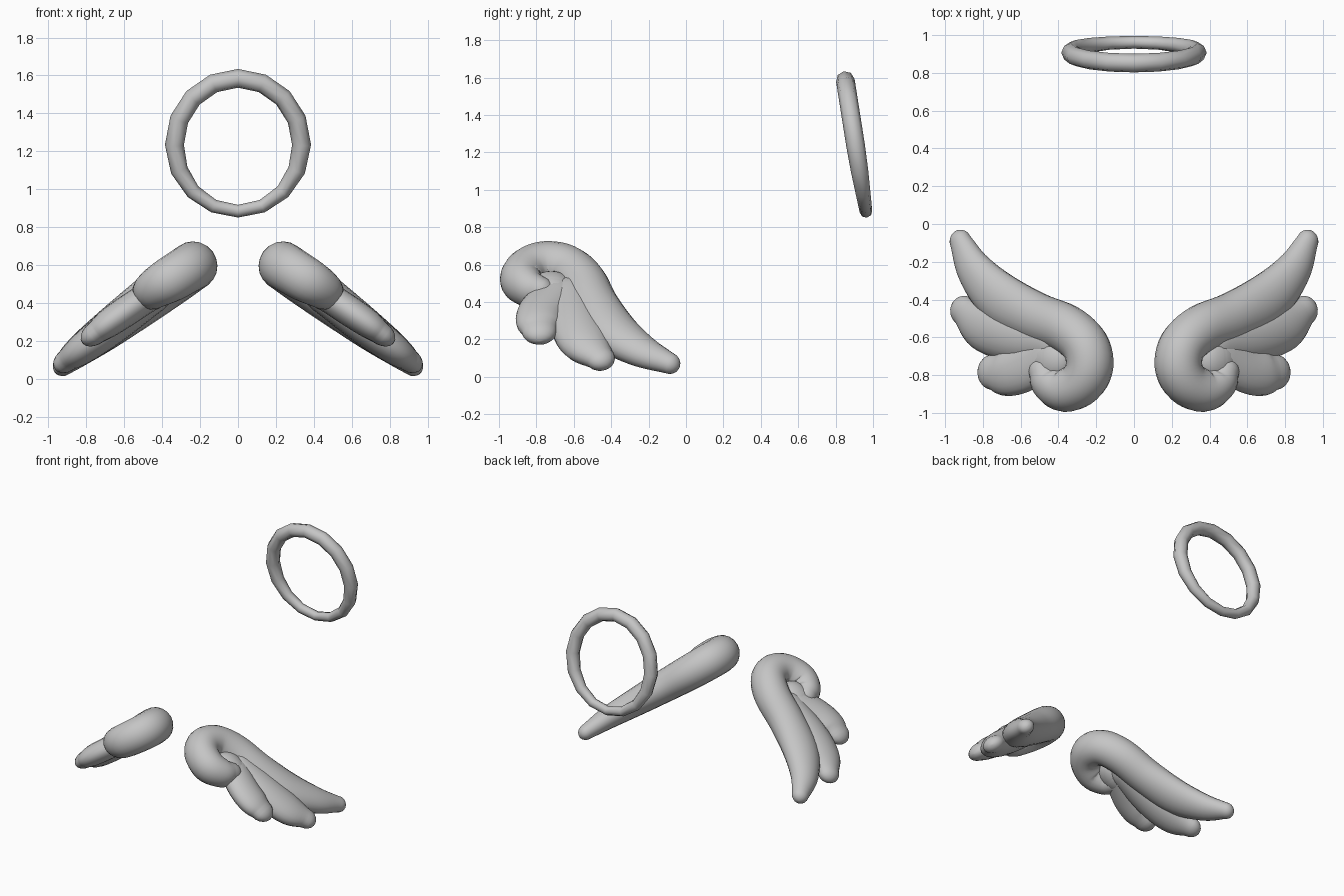
import bpy, bmesh, math
from mathutils import Vector

if "Cube" in bpy.data.objects:
    bpy.data.objects.remove(bpy.data.objects["Cube"])

grey = bpy.data.materials.new("plain_grey")
grey.diffuse_color = (0.56, 0.56, 0.56, 1)
grey.use_nodes = True
grey.node_tree.nodes["Principled BSDF"].inputs["Base Color"].default_value = grey.diffuse_color

NORMAL = Vector((0.6, 0, 0.8))          # normal of the sloping wing plane


def spline(pts, steps=5):
    """Catmull-Rom through rows of numbers."""
    rows = [Vector(p) for p in pts]
    rows = [2 * rows[0] - rows[1]] + rows + [2 * rows[-1] - rows[-2]]
    out = []
    for i in range(1, len(rows) - 2):
        a, b, c, d = rows[i - 1:i + 3]
        for k in range(steps):
            t = k / steps
            out.append(0.5 * (2 * b + (c - a) * t + (2 * a - 5 * b + 4 * c - d) * t * t
                              + (3 * b - a - 3 * c + d) * t ** 3))
    return out + [rows[-2]]


def skin(name, rings, closed=False):
    """Join rings of points into a smooth surface."""
    bm = bmesh.new()
    vs = [[bm.verts.new(p) for p in ring] for ring in rings]
    n = len(vs[0])
    for i in range(len(vs) if closed else len(vs) - 1):
        a, b = vs[i], vs[(i + 1) % len(vs)]
        for j in range(n):
            bm.faces.new((a[j], a[(j + 1) % n], b[(j + 1) % n], b[j]))
    if not closed:
        bm.faces.new(vs[0])
        bm.faces.new(vs[-1])
    bmesh.ops.recalc_face_normals(bm, faces=bm.faces)
    for f in bm.faces:
        f.smooth = True
    mesh = bpy.data.meshes.new(name)
    bm.to_mesh(mesh)
    bm.free()
    mesh.materials.append(grey)
    ob = bpy.data.objects.new(name, mesh)
    bpy.context.collection.objects.link(ob)
    return ob


def feather(name, pts, sides=20):
    """Rounded flat tube; rows are x, y, half width, half thickness, lift."""
    rows = spline(pts)
    pos = [Vector((r[0], r[1], 0.775 - 0.75 * r[0])) + NORMAL * r[4] for r in rows]
    last = len(rows) - 1
    stations = []                        # centre, tangent, width, thickness
    for i, r in enumerate(rows):
        t = (pos[min(i + 1, last)] - pos[max(i - 1, 0)]).normalized()
        stations.append((pos[i], t, r[2], r[3]))
    # domed ends
    def dome(st, sign):
        c, t, w, h = st
        res = []
        for k in range(1, 6):
            a = math.radians(17.5 * k)
            res.append((c + t * sign * w * math.sin(a), t, w * math.cos(a), h * math.cos(a)))
        return res
    stations = dome(stations[0], -1)[::-1] + stations + dome(stations[-1], 1)
    rings = []
    for c, t, w, h in stations:
        side = t.cross(NORMAL).normalized()
        rings.append([c + side * w * math.cos(a) + NORMAL * h * math.sin(a)
                      for a in (2 * math.pi * j / sides for j in range(sides))])
    ob = skin(name, rings)
    ob.modifiers.new("other_wing", 'MIRROR')
    return ob


# leading edge of the wing, tip first, curling inwards
feather("wing_arm", [
    (0.925, -0.09, 0.06, 0.055, -0.01),
    (0.84, -0.25, 0.105, 0.08, 0),
    (0.70, -0.40, 0.14, 0.10, 0),
    (0.52, -0.495, 0.135, 0.115, 0),
    (0.36, -0.555, 0.13, 0.125, 0),
    (0.26, -0.64, 0.125, 0.128, 0),
    (0.235, -0.75, 0.125, 0.128, 0),
    (0.275, -0.84, 0.12, 0.125, 0.005),
    (0.36, -0.88, 0.115, 0.12, 0.015),
    (0.43, -0.84, 0.10, 0.105, 0.025),
    (0.46, -0.78, 0.08, 0.09, 0.025)])

# filled centre of the curl
feather("curl_core", [(0.42, -0.72, 0.12, 0.085, 0.01),
                      (0.44, -0.72, 0.12, 0.085, 0.01)])

# two shorter feathers
feather("middle_feather", [
    (0.45, -0.62, 0.12, 0.09, 0),
    (0.65, -0.59, 0.14, 0.095, 0),
    (0.80, -0.535, 0.135, 0.085, 0),
    (0.90, -0.46, 0.08, 0.06, 0)])
feather("short_feather", [
    (0.45, -0.70, 0.12, 0.08, 0.01),
    (0.58, -0.77, 0.125, 0.08, 0.02),
    (0.67, -0.79, 0.12, 0.075, 0.025),
    (0.73, -0.785, 0.095, 0.062, 0.025)])

# tilted ring, a little thinner at the bottom
rings = []
for i in range(16):
    a = math.tau * i / 16
    s, c = math.sin(a), math.cos(a)
    centre = Vector((0.335 * s, 0.907 - 0.055 * c, 1.235 + 0.35 * c))
    out = Vector((s, -0.155 * c, c)).normalized()
    axis = Vector((0, 0.988, 0.155))
    r = 0.05 if c > -0.2 else 0.05 + 0.02 * (c + 0.2)
    rings.append([centre + r * (out * math.cos(b) + axis * math.sin(b))
                  for b in (math.tau * j / 8 for j in range(8))])
skin("halo_ring", rings, closed=True)
